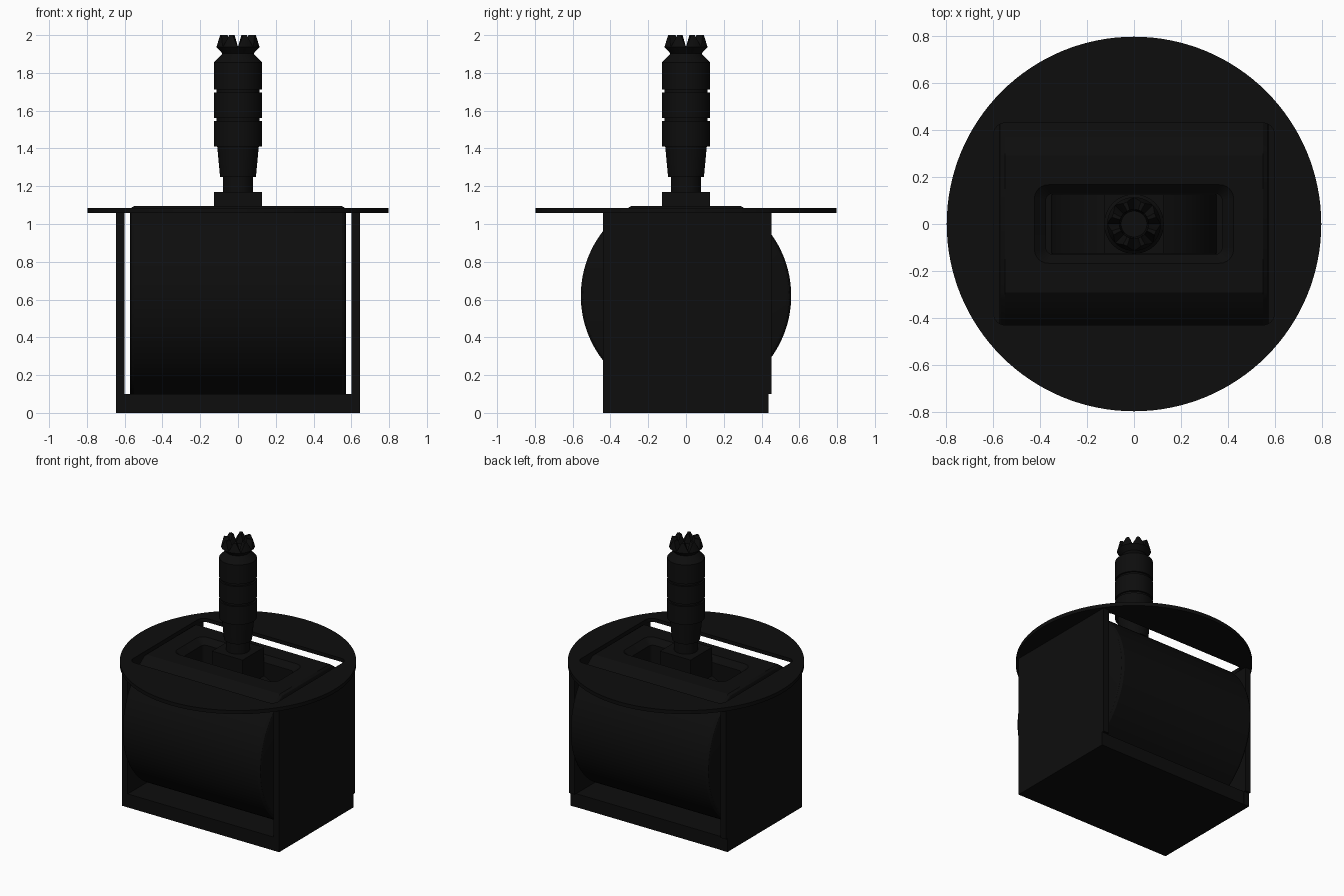
import bpy, bmesh, math
from mathutils import Matrix

if "Cube" in bpy.data.objects:
    bpy.data.objects.remove(bpy.data.objects["Cube"])


def material(name, v):
    m = bpy.data.materials.new(name)
    m.diffuse_color = (v, v, v, 1)
    m.use_nodes = True
    m.node_tree.nodes["Principled BSDF"].inputs["Base Color"].default_value = m.diffuse_color
    return m


BLACK = material("matte black", 0.004)


def finish(name, bm, smooth=True):
    bmesh.ops.recalc_face_normals(bm, faces=bm.faces)
    me = bpy.data.meshes.new(name)
    bm.to_mesh(me)
    bm.free()
    ob = bpy.data.objects.new(name, me)
    bpy.context.collection.objects.link(ob)
    me.materials.append(BLACK)
    if smooth:
        shade(ob)
    return ob


def shade(ob):
    bpy.ops.object.select_all(action='DESELECT')
    bpy.context.view_layer.objects.active = ob
    ob.select_set(True)
    bpy.ops.object.shade_smooth_by_angle(angle=math.radians(30))


def box(name, x0, x1, y0, y1, z0, z1):
    bm = bmesh.new()
    bmesh.ops.create_cube(bm, size=1)
    for v in bm.verts:
        v.co = ((x0, x1)[v.co.x > 0], (y0, y1)[v.co.y > 0], (z0, z1)[v.co.z > 0])
    return finish(name, bm, False)


def loft(name, rings):
    """Skin equal-length rings of points and cap both ends."""
    bm = bmesh.new()
    loops = [[bm.verts.new(p) for p in r] for r in rings]
    n = len(loops[0])
    for a, b in zip(loops, loops[1:]):
        for i in range(n):
            bm.faces.new((a[i], a[(i + 1) % n], b[(i + 1) % n], b[i]))
    bm.faces.new(loops[0])
    bm.faces.new(loops[-1])
    return finish(name, bm)


def circle(r, z, n=64):
    return [(r * math.cos(2 * math.pi * i / n), r * math.sin(2 * math.pi * i / n), z) for i in range(n)]


def round_rect(hx, hy, r, z):
    pts = []
    for k, (sx, sy) in enumerate(((1, 1), (-1, 1), (-1, -1), (1, -1))):
        for j in range(7):
            a = math.radians(90 * k + 15 * j)
            pts.append((sx * (hx - r) + r * math.cos(a), sy * (hy - r) + r * math.sin(a), z))
    return pts


def cut(ob, cutter):
    cutter.hide_render = True
    mod = ob.modifiers.new("cut", 'BOOLEAN')
    mod.operation, mod.object, mod.solver = 'DIFFERENCE', cutter, 'EXACT'
    bpy.ops.object.select_all(action='DESELECT')
    bpy.context.view_layer.objects.active = ob
    ob.select_set(True)
    bpy.ops.object.modifier_apply(modifier=mod.name)
    bpy.data.objects.remove(cutter)
    shade(ob)


# Frame: floor and two side walls
box("frame_floor", -0.647, 0.647, -0.44, 0.435, 0, 0.10)
for side, name in ((-1, "left_wall"), (1, "right_wall")):
    x0, x1 = sorted((side * 0.60, side * 0.647))
    box(name, x0, x1, -0.44, 0.437, 0, 0.1)
    box(name + "_upper", x0, x1, -0.44, 0.453, 0.1, 1.07)

# Round mounting plate with a rounded rectangular opening
plate = loft("mounting_plate", [circle(0.797, 1.058, 128), circle(0.797, 1.085, 128)])
cut(plate, loft("plate_cutter", [round_rect(0.598, 0.43, 0.05, 1.0), round_rect(0.598, 0.43, 0.05, 1.2)]))

# Horizontal drum with flattened top and softened ends
R, ZC, TOP = 0.557, 0.62, 1.095


def drum_ring(x, inset):
    r, top = R - inset, TOP - inset
    a0 = math.asin((top - ZC) / r)
    n = 80
    sweep = math.pi + 2 * a0
    return [(x, r * math.cos(a0 - sweep * i / n), ZC + r * math.sin(a0 - sweep * i / n)) for i in range(n + 1)]


drum = loft("drum", [drum_ring(-0.573, 0.025), drum_ring(-0.566, 0.01), drum_ring(-0.55, 0),
                     drum_ring(0.55, 0), drum_ring(0.566, 0.01), drum_ring(0.573, 0.025)])
cut(drum, loft("slot_cutter", [round_rect(0.375, 0.13, 0.03, 0.7), round_rect(0.375, 0.13, 0.03, 1.055),
                               round_rect(0.425, 0.168, 0.06, 1.096), round_rect(0.425, 0.168, 0.06, 1.2)]))

# Inner rotor seen through the slot
rotor = loft("inner_rotor", [circle(0.36, -0.125), circle(0.36, 0.125)])
rotor.data.transform(Matrix.Translation((0, 0, ZC)) @ Matrix.Rotation(math.pi / 2, 4, 'X'))

# Stick: square foot and turned grip with grooves
box("stick_foot", -0.126, 0.126, -0.126, 0.126, 0.92, 1.17)
profile = [(0.08, 1.16), (0.08, 1.25), (0.095, 1.25), (0.11, 1.41), (0.127, 1.41),
           (0.127, 1.545), (0.115, 1.545), (0.115, 1.562), (0.127, 1.562),
           (0.127, 1.695), (0.115, 1.695), (0.115, 1.712), (0.127, 1.712),
           (0.127, 1.855), (0.08, 1.905)]
loft("stick_grip", [circle(r, z) for r, z in profile])

# Crown: hollow flared tip with eight teeth
N = 64


def toothed(r):
    ring = []
    for i in range(N):
        a = 2 * math.pi * i / N
        d = min(i % 8, 8 - i % 8)          # steps away from a notch
        ring.append((r * math.cos(a), r * math.sin(a), 1.937 + 0.063 * min(1, d / 3)))
    return ring


loft("stick_crown", [circle(0.075, 1.895, N), circle(0.114, 1.936, N), toothed(0.113),
                     toothed(0.062), circle(0.055, 1.93, N)])
crown = bpy.data.objects["stick_crown"]
# taper the teeth slightly inward toward the tips
for v in crown.data.vertices:
    if v.co.z > 1.94 and math.hypot(v.co.x, v.co.y) > 0.09:
        k = 1 - 0.13 * (v.co.z - 1.937) / 0.063
        v.co.x *= k
        v.co.y *= k
